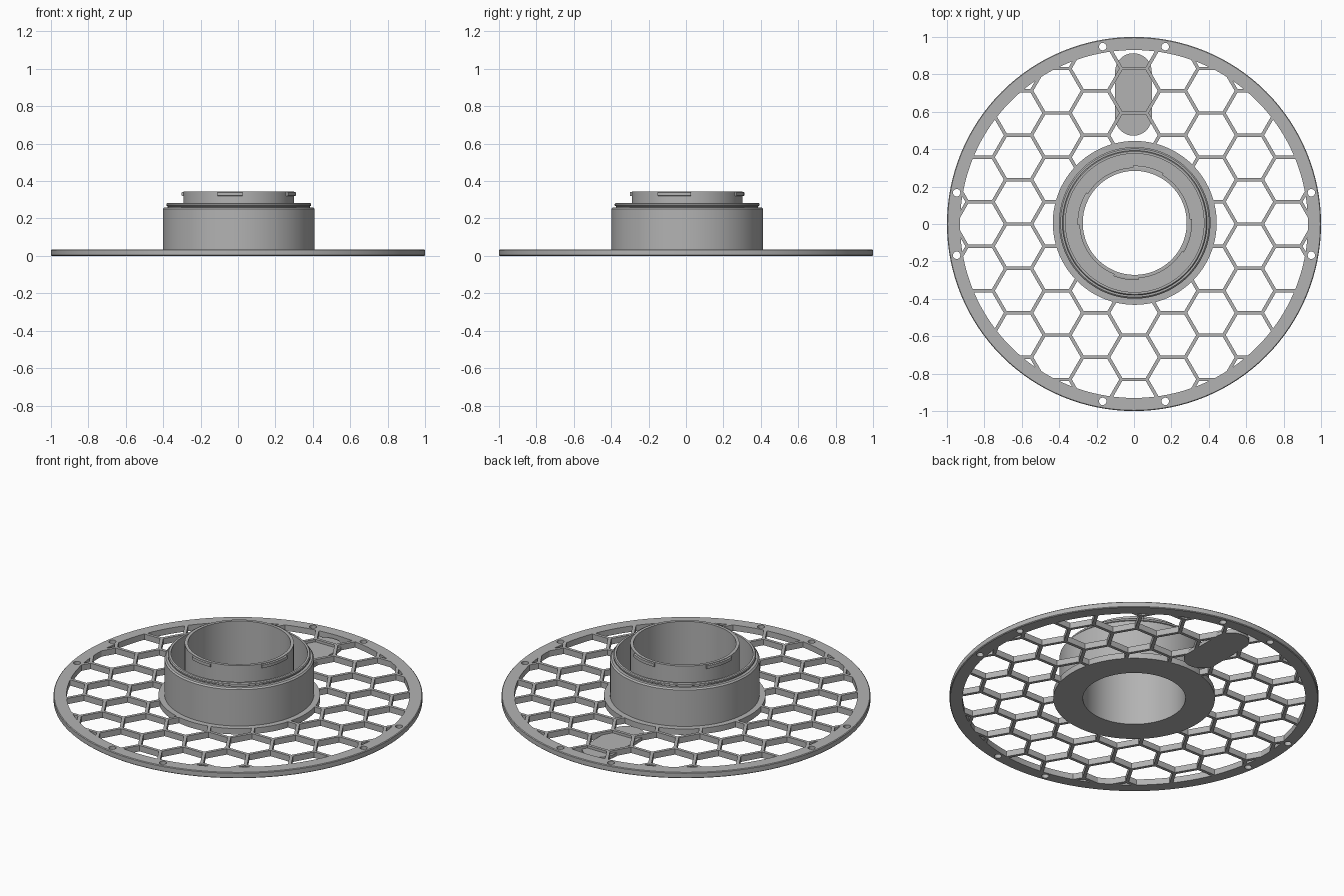
import bpy, bmesh, math
from mathutils import Vector, Matrix

if "Cube" in bpy.data.objects:
    bpy.data.objects.remove(bpy.data.objects["Cube"])

grey = bpy.data.materials.new("plain_grey")
grey.use_nodes = True
grey.diffuse_color = (0.45, 0.45, 0.45, 1)
grey.node_tree.nodes["Principled BSDF"].inputs["Base Color"].default_value = (0.45, 0.45, 0.45, 1)

THICK = 0.035
HUB = Vector((0.004, 0.006, 0))


def finish(name, bm, loc=(0, 0, 0), smooth=True):
    bmesh.ops.recalc_face_normals(bm, faces=bm.faces)
    mesh = bpy.data.meshes.new(name)
    bm.to_mesh(mesh)
    bm.free()
    mesh.materials.append(grey)
    obj = bpy.data.objects.new(name, mesh)
    obj.location = loc
    bpy.context.collection.objects.link(obj)
    bpy.ops.object.select_all(action='DESELECT')
    obj.select_set(True)
    bpy.context.view_layer.objects.active = obj
    if smooth:
        bpy.ops.object.shade_smooth_by_angle(angle=math.radians(30))
    return obj


def revolve(name, profile, start=0, end=360, steps=128, loc=(0, 0, 0)):
    """Sweep a closed (radius, height) profile around z, capping partial sweeps."""
    bm = bmesh.new()
    full = end - start == 360
    rings = []
    for i in range(steps if full else steps + 1):
        a = math.radians(start + (end - start) * i / steps)
        rings.append([bm.verts.new((r * math.cos(a), r * math.sin(a), z)) for r, z in profile])
    n = len(profile)
    for i in range(steps):
        a, b = rings[i], rings[(i + 1) % len(rings)]
        for j in range(n):
            k = (j + 1) % n
            bm.faces.new((a[j], b[j], b[k], a[k]))
    if not full:
        bm.faces.new(rings[0])
        bm.faces.new(rings[-1])
    return finish(name, bm, loc)


# Outer rim with screw holes in pairs
rim = revolve("outer_rim", [(0.93, 0), (0.996, 0), (1, 0.004), (1, THICK - 0.004),
                            (0.996, THICK), (0.93, THICK)])
bm = bmesh.new()
for quarter in range(4):
    for side in (-10, 10):
        a = math.radians(quarter * 90 + side)
        spot = Matrix.Translation((0.963 * math.cos(a), 0.963 * math.sin(a), THICK / 2))
        bmesh.ops.create_cone(bm, cap_ends=True, segments=20, radius1=0.02, radius2=0.02,
                              depth=0.2, matrix=spot)
cutter = finish("screw_hole_cutter", bm, smooth=False)
cutter.hide_render = True
cut = rim.modifiers.new("screw_holes", 'BOOLEAN')
cut.operation = 'DIFFERENCE'
cut.solver = 'EXACT'
cut.object = cutter
bpy.context.view_layer.objects.active = rim
bpy.ops.object.modifier_apply(modifier=cut.name)
bpy.data.objects.remove(cutter)

# Honeycomb lattice: one thin bar for each hexagon edge between hub and rim
PITCH = 0.2375
SIDE = PITCH / math.sqrt(3)
edges = {}
for col in range(-5, 6):
    for row in range(-6, 6):
        c = Vector((1.5 * SIDE * col, PITCH * (row + (col % 2) / 2), 0))
        pts = [c + Vector((SIDE * math.cos(k * math.pi / 3), SIDE * math.sin(k * math.pi / 3), 0))
               for k in range(6)]
        for k in range(6):
            p, q = pts[k], pts[(k + 1) % 6]
            mid = (p + q) / 2
            edges[(round(mid.x, 2), round(mid.y, 2))] = (p, q)
bm = bmesh.new()
for p, q in edges.values():
    inside = [p.lerp(q, t / 40) for t in range(41)]
    inside = [v for v in inside if v.length < 0.938 and (v - HUB).length > 0.42]
    if len(inside) < 2:
        continue
    a, b = inside[0], inside[-1]
    d = b - a
    place = (Matrix.Translation((a + b) / 2 + Vector((0, 0, THICK / 2)))
             @ Matrix.Rotation(math.atan2(d.y, d.x), 4, 'Z')
             @ Matrix.Diagonal((d.length + 0.008, 0.018, THICK, 1)))
    bmesh.ops.create_cube(bm, size=1, matrix=place)
finish("honeycomb_lattice", bm, smooth=False)

# Rounded pad set low in the lattice
bm = bmesh.new()
outline = []
for centre, start in ((0.815, 0), (0.57, 180)):
    for i in range(25):
        a = math.radians(start + 180 * i / 24)
        outline.append(bm.verts.new((0.098 * math.cos(a) - 0.003, centre + 0.098 * math.sin(a), 0)))
base = bm.faces.new(outline)
top = bmesh.ops.extrude_face_region(bm, geom=[base])
bmesh.ops.translate(bm, vec=(0, 0, 0.02),
                    verts=[g for g in top["geom"] if isinstance(g, bmesh.types.BMVert)])
finish("rounded_pad", bm)

# Hub: flange, outer wall, snap lip, recessed channel and inner tube
revolve("hub", [(0.278, 0), (0.438, 0), (0.438, THICK), (0.405, THICK), (0.405, 0.252),
                (0.397, 0.26), (0.38, 0.26), (0.38, 0.265), (0.387, 0.269), (0.387, 0.278),
                (0.382, 0.283), (0.37, 0.283), (0.37, THICK), (0.296, THICK),
                (0.296, 0.345), (0.278, 0.345)], loc=HUB)

# Bayonet tabs around the tube mouth
for i, (start, end) in enumerate(((-31, 4), (60, 92), (148, 182), (248, 274))):
    revolve(f"bayonet_tab_{i + 1}", [(0.29, 0.318), (0.306, 0.322), (0.306, 0.34), (0.29, 0.343)],
            start, end, 16, HUB)
